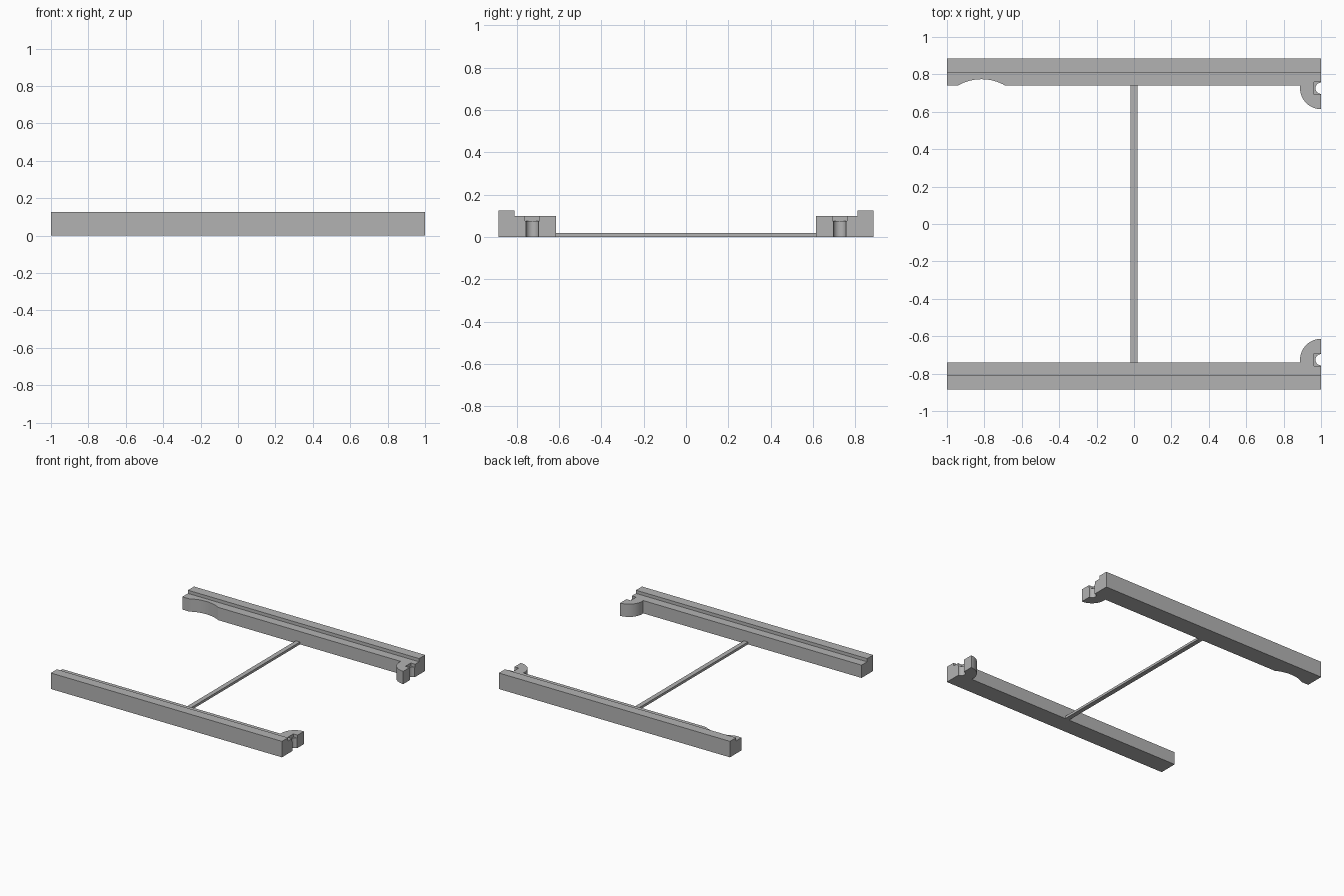
import bpy, bmesh
from math import sin, cos, asin, pi

if "Cube" in bpy.data.objects:
    bpy.data.objects.remove(bpy.data.objects["Cube"], do_unlink=True)

grey = bpy.data.materials.new("plain grey")
grey.use_nodes = True
GREY = (0.45, 0.45, 0.45, 1)
grey.diffuse_color = GREY
grey.node_tree.nodes["Principled BSDF"].inputs["Base Color"].default_value = GREY

OUTER, RIDGE, INNER = 0.885, 0.81, 0.741
STEP_Z, TOP_Z = 0.1, 0.125
PIVOT_Y, LUG_R, HOLE_R = 0.726, 0.112, 0.03


def arc(cx, cy, r, a0, a1, n=32):
    return [(cx + r * cos(a0 + (a1 - a0) * i / n),
             cy + r * sin(a0 + (a1 - a0) * i / n)) for i in range(n + 1)]


def prism(name, outline, z0, z1, side=1):
    """Extrude a plan outline upward; side=-1 mirrors it to the front."""
    bm = bmesh.new()
    face = bm.faces.new([bm.verts.new((x, y * side, z0)) for x, y in outline])
    top = bmesh.ops.extrude_face_region(bm, geom=[face])["geom"]
    bmesh.ops.translate(bm, vec=(0, 0, z1 - z0),
                        verts=[v for v in top if isinstance(v, bmesh.types.BMVert)])
    bmesh.ops.recalc_face_normals(bm, faces=bm.faces)
    mesh = bpy.data.meshes.new(name)
    bm.to_mesh(mesh)
    bm.free()
    mesh.materials.append(grey)
    obj = bpy.data.objects.new(name, mesh)
    bpy.context.collection.objects.link(obj)
    return obj


def rect(x0, x1, y0, y1):
    return [(x0, y0), (x1, y0), (x1, y1), (x0, y1)]


def cut(obj, cutter):
    """Apply a boolean difference and discard the cutter."""
    mod = obj.modifiers.new("cut", "BOOLEAN")
    mod.object, mod.operation, mod.solver = cutter, "DIFFERENCE", "EXACT"
    cutter.hide_render = True
    bpy.context.view_layer.objects.active = obj
    bpy.ops.object.modifier_apply(modifier=mod.name)
    bpy.data.objects.remove(cutter, do_unlink=True)


def rail(name, side, finger_dip):
    # Plan outline: straight rail with a quarter-round lug at the left end
    start = pi - asin((INNER - PIVOT_Y) / LUG_R)
    outline = [(1, OUTER), (-1, OUTER), (-1, INNER)]
    if finger_dip:
        half, depth, cx = 0.125, 0.033, -0.815
        r = (half ** 2 + depth ** 2) / (2 * depth)
        a = asin(half / r)
        outline += arc(cx, INNER + depth - r, r, pi / 2 + a, pi / 2 - a)
    outline += arc(1, PIVOT_Y, LUG_R, start, 1.5 * pi)
    obj = prism(name, outline, 0, TOP_Z, side)
    # Lowered inner ledge
    cut(obj, prism("step_cutter", rect(-1.1, 1.1, 0.5, RIDGE), STEP_Z, 0.2, side))
    # Screw hole with a square pocket above, both open at the end face
    cut(obj, prism("hole_cutter", arc(1, PIVOT_Y, HOLE_R, 0, 2 * pi, 48)[:-1],
                   -0.1, 0.09, side))
    cut(obj, prism("pocket_cutter",
                   rect(0.963, 1.1, PIVOT_Y - 0.034, PIVOT_Y + 0.034), 0.076, 0.2, side))
    bpy.ops.object.select_all(action="DESELECT")
    obj.select_set(True)
    bpy.context.view_layer.objects.active = obj
    bpy.ops.object.shade_smooth_by_angle(angle=0.5)


rail("back_rail", 1, True)
rail("front_rail", -1, False)

# Thin tie bar joining the two rails
prism("tie_bar", rect(-0.018, 0.018, -INNER, INNER), 0, 0.019)
